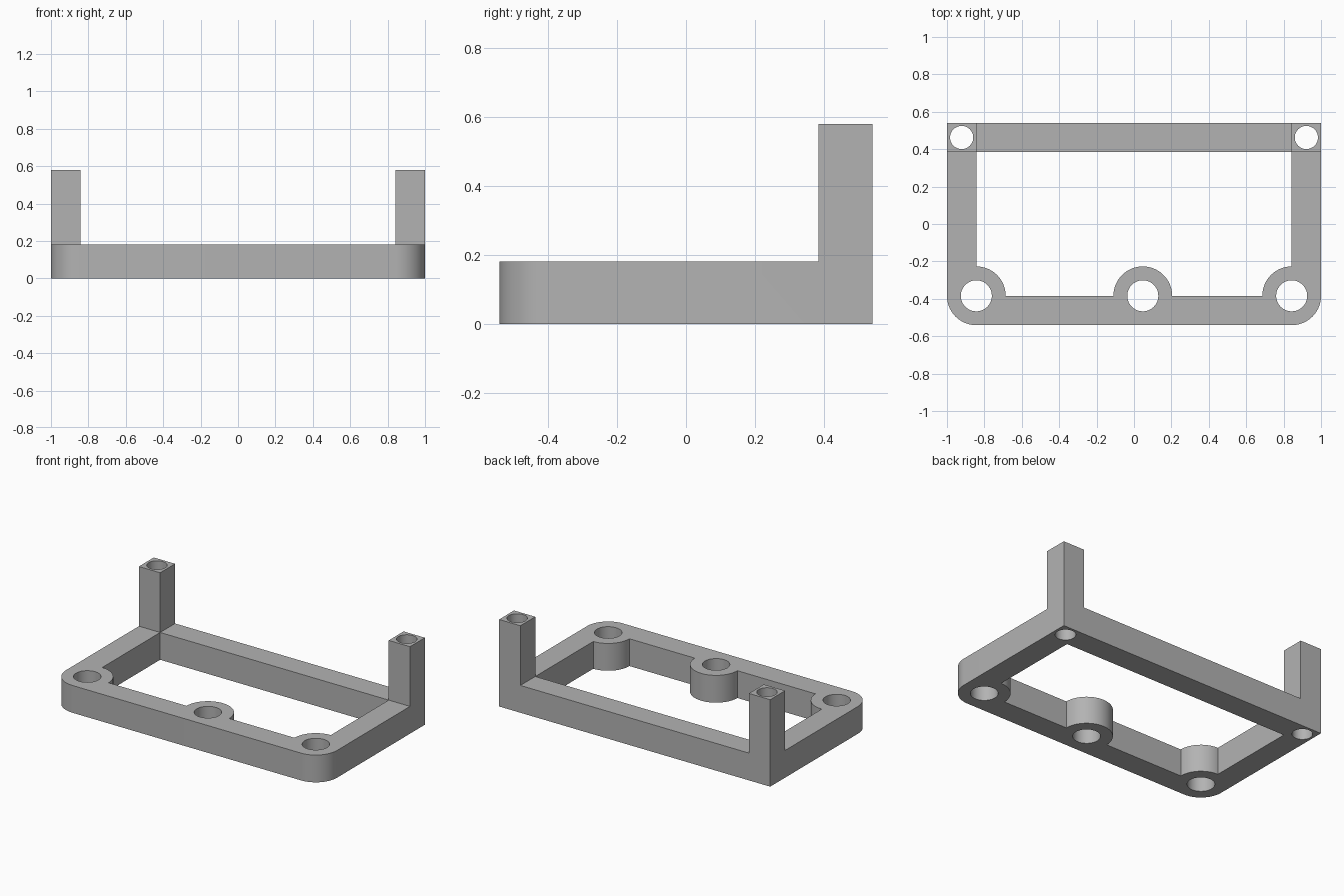
import bpy, bmesh
from math import cos, sin, radians

if "Cube" in bpy.data.objects:
    bpy.data.objects.remove(bpy.data.objects["Cube"], do_unlink=True)

# Main dimensions
HALF_X, HALF_Y = 1.0, 0.541
WALL = 0.157
BASE_H, POST_H = 0.182, 0.58
IN_X, IN_Y = HALF_X - WALL, HALF_Y - WALL
MID_X = 0.047
BOSS_R, SCREW_R, PIN_R = 0.157, 0.083, 0.062

grey = bpy.data.materials.new("plain grey")
grey.use_nodes = True
grey.diffuse_color = (0.45, 0.45, 0.45, 1)
grey.node_tree.nodes["Principled BSDF"].inputs["Base Color"].default_value = grey.diffuse_color


def arc(cx, cy, r, start, end, steps=24):
    angles = [radians(start + (end - start) * i / steps) for i in range(steps + 1)]
    return [(cx + r * cos(a), cy + r * sin(a)) for a in angles]


def prism(name, outline, z0, z1):
    """Extrude a closed plan outline from z0 to z1."""
    bm = bmesh.new()
    face = bm.faces.new([bm.verts.new((x, y, z0)) for x, y in outline])
    out = bmesh.ops.extrude_face_region(bm, geom=[face])
    top = [v for v in out["geom"] if isinstance(v, bmesh.types.BMVert)]
    bmesh.ops.translate(bm, verts=top, vec=(0, 0, z1 - z0))
    bmesh.ops.recalc_face_normals(bm, faces=bm.faces)
    mesh = bpy.data.meshes.new(name)
    bm.to_mesh(mesh)
    bm.free()
    mesh.materials.append(grey)
    obj = bpy.data.objects.new(name, mesh)
    bpy.context.collection.objects.link(obj)
    return obj


def cut(target, cutter):
    cutter.hide_render = True
    mod = target.modifiers.new("cut", "BOOLEAN")
    mod.operation, mod.solver, mod.object = "DIFFERENCE", "EXACT", cutter
    bpy.context.view_layer.objects.active = target
    bpy.ops.object.modifier_apply(modifier=mod.name)
    bpy.data.objects.remove(cutter, do_unlink=True)


# Solid block with rounded front corners
outline = (arc(-IN_X, -IN_Y, WALL, 180, 270) + arc(IN_X, -IN_Y, WALL, 270, 360)
           + [(HALF_X, HALF_Y), (-HALF_X, HALF_Y)])
frame = prism("mounting_frame", outline, 0, POST_H)

# Remove everything above the base except the two rear posts
clear = [(-2, -2), (2, -2), (2, IN_Y), (IN_X, IN_Y), (IN_X, 2),
         (-IN_X, 2), (-IN_X, IN_Y), (-2, IN_Y)]
cut(frame, prism("post_cutter", clear, BASE_H, 1))

# Central opening, scalloped around the three screw bosses
opening = ([(-IN_X, IN_Y)] + arc(-IN_X, -IN_Y, BOSS_R, 90, 0)
           + arc(MID_X, -IN_Y, BOSS_R, 180, 0, 48)
           + arc(IN_X, -IN_Y, BOSS_R, 180, 90) + [(IN_X, IN_Y)])
cut(frame, prism("opening_cutter", opening, -0.1, 0.3))

# Screw holes along the front and pin holes down the posts
PIN_X, PIN_Y = HALF_X - WALL / 2, HALF_Y - WALL / 2
holes = [(x, -IN_Y, SCREW_R) for x in (-IN_X, MID_X, IN_X)]
holes += [(x, PIN_Y, PIN_R) for x in (-PIN_X, PIN_X)]
for x, y, r in holes:
    cut(frame, prism("hole_cutter", arc(x, y, r, 0, 360, 48)[:-1], -0.1, 1))

bpy.ops.object.select_all(action="DESELECT")
frame.select_set(True)
bpy.context.view_layer.objects.active = frame
bpy.ops.object.shade_smooth_by_angle(angle=radians(30))
